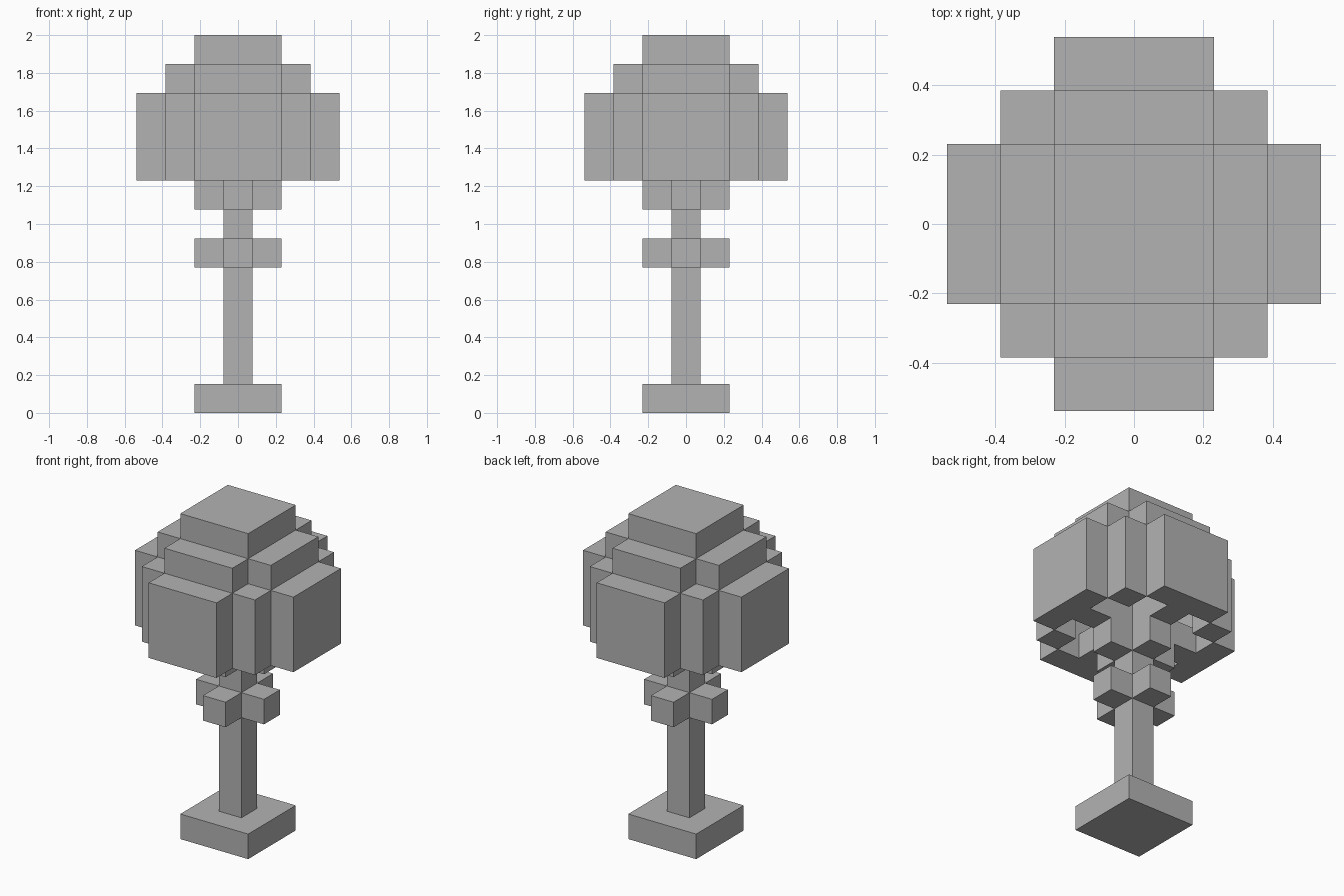
import bpy, bmesh
from mathutils import Vector

old = bpy.data.objects.get("Cube")
if old:
    bpy.data.objects.remove(old)

U = 2 / 13  # edge of one block

grey = bpy.data.materials.new("plain_grey")
grey.use_nodes = True
colour = (0.45, 0.45, 0.45, 1)
grey.diffuse_color = colour
grey.node_tree.nodes["Principled BSDF"].inputs["Base Color"].default_value = colour


def layer(z0, z1, rule, reach=3):
    """Blocks from layer z0 to z1 whose (|x|, |y|) satisfy the rule."""
    span = range(-reach, reach + 1)
    return {(x, y, z) for z in range(z0, z1 + 1) for x in span for y in span
            if rule(abs(x), abs(y))}


def cross(length):
    return lambda x, y: min(x, y) == 0 and max(x, y) <= length


def square(half):
    return lambda x, y: max(x, y) <= half


# Solid base, trunk, two sets of branches and a hollow stepped crown
parts = {
    "base": layer(0, 0, square(1)),
    "trunk": layer(1, 8, square(0)),
    "lower_branches": layer(5, 5, cross(1)),
    "upper_branches": layer(7, 7, cross(1)) | layer(8, 8, cross(2)),
    "crown_sides": layer(8, 10, lambda x, y: (x, y) == (2, 2)
                         or (max(x, y) == 3 and min(x, y) <= 1)),
    "crown_shoulder": layer(11, 11, lambda x, y: max(x, y) == 2 and min(x, y) <= 1),
    "crown_cap": layer(12, 12, square(1)),
}
for name in ("lower_branches", "upper_branches"):
    parts[name] -= parts["trunk"]
filled = set().union(*parts.values())


def build(name, cells):
    """Mesh only the exposed block faces, then merge the flat areas."""
    bm = bmesh.new()
    for cell in cells:
        centre = Vector(cell) + Vector((0, 0, 0.5))
        for axis in range(3):
            for sign in (-1, 1):
                n = Vector((0, 0, 0))
                n[axis] = sign
                if tuple(int(c) for c in Vector(cell) + n) in filled:
                    continue
                a = Vector((0, 0, 0))
                a[(axis + 1) % 3] = 1
                b = n.cross(a)
                corners = ((-1, -1), (1, -1), (1, 1), (-1, 1))
                bm.faces.new([bm.verts.new((centre + (n + a * s + b * t) / 2) * U)
                              for s, t in corners])
    bmesh.ops.remove_doubles(bm, verts=bm.verts, dist=0.001)
    bmesh.ops.dissolve_limit(bm, angle_limit=0.01, verts=bm.verts, edges=bm.edges)
    mesh = bpy.data.meshes.new(name)
    bm.to_mesh(mesh)
    bm.free()
    mesh.materials.append(grey)
    bpy.context.collection.objects.link(bpy.data.objects.new(name, mesh))


for name, cells in parts.items():
    build(name, cells)
